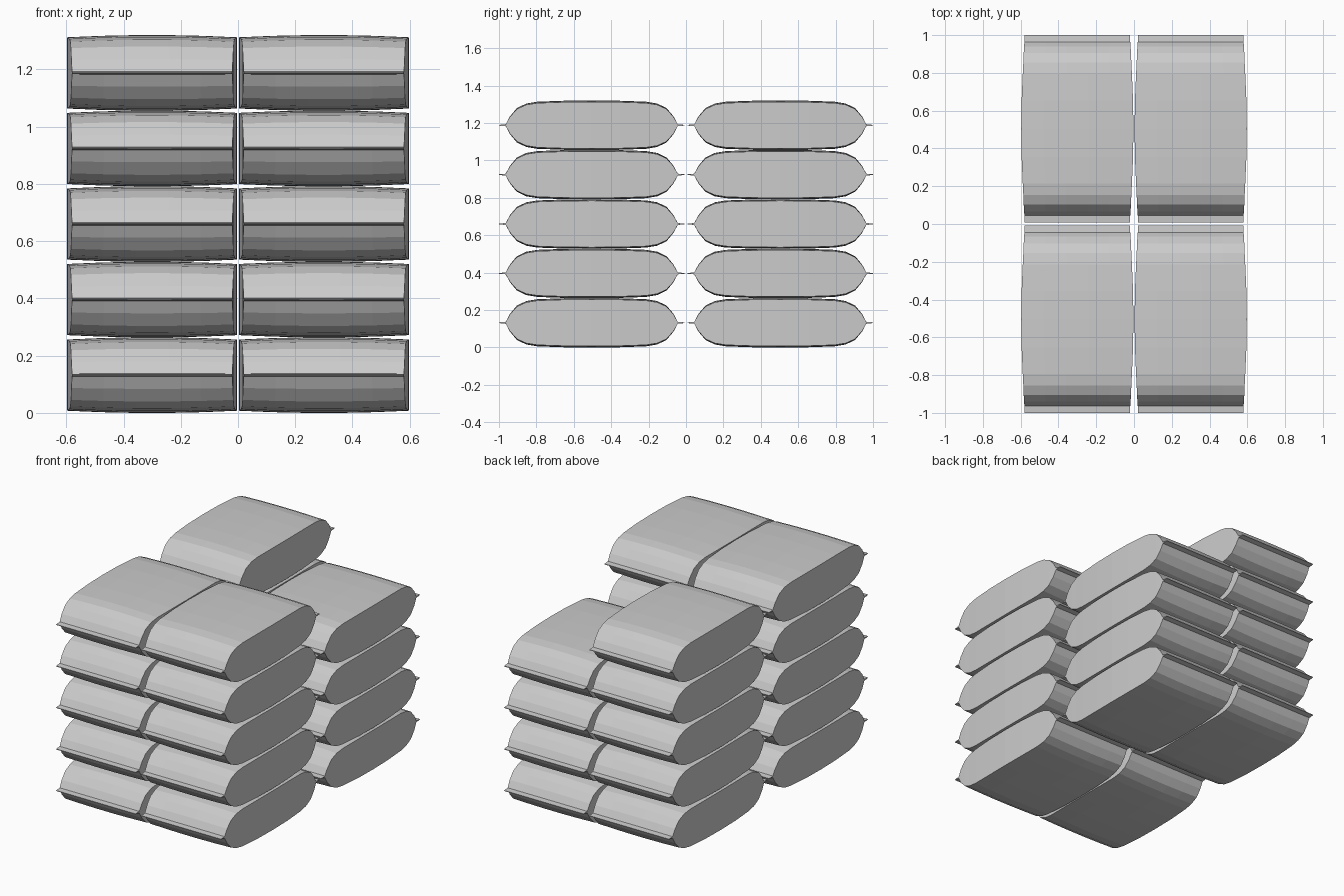
import bpy, bmesh

if "Cube" in bpy.data.objects:
    bpy.data.objects.remove(bpy.data.objects["Cube"])

# Half cross-section of a sack: (distance from middle in y, half thickness, half width in x)
HALF = [(0.496, 0.002, 0.279), (0.46, 0.005, 0.280), (0.437, 0.048, 0.282),
        (0.40, 0.092, 0.284), (0.35, 0.116, 0.286), (0.29, 0.126, 0.289),
        (0.15, 0.131, 0.295), (0.0, 0.132, 0.297)]
PROFILE = [(-y, z, w) for y, z, w in HALF] + HALF[-2::-1]
STATIONS = [-1, -0.6, -0.2, 0.2, 0.6, 1]
LAYER = 0.264


def sack_mesh():
    bm = bmesh.new()
    # upper and lower sheets, bulging slightly towards the middle
    sheets = []
    for sign in (1, -1):
        sheets.append([[bm.verts.new((u * w, y, sign * z * (1 - 0.06 * max(0, u * u - 0.04))))
                        for y, z, w in PROFILE] for u in STATIONS])
    top, bottom = sheets
    n, m = len(STATIONS), len(PROFILE)
    for g in sheets:
        for i in range(n - 1):
            for j in range(m - 1):
                bm.faces.new((g[i][j], g[i + 1][j], g[i + 1][j + 1], g[i][j + 1]))
    # bulging side panels
    for i in (0, n - 1):
        for j in range(m - 1):
            bm.faces.new((top[i][j], top[i][j + 1], bottom[i][j + 1], bottom[i][j]))
    # thin edges of the sewn seams
    for j in (0, m - 1):
        for i in range(n - 1):
            bm.faces.new((top[i][j], top[i + 1][j], bottom[i + 1][j], bottom[i][j]))
    bmesh.ops.recalc_face_normals(bm, faces=bm.faces)
    mesh = bpy.data.meshes.new("sack")
    bm.to_mesh(mesh)
    bm.free()
    return mesh


# Stack of five layers, with the back right sack missing from the top
mesh = sack_mesh()
for layer in range(5):
    for sx in (-1, 1):
        for sy in (-1, 1):
            if layer == 4 and sx > 0 and sy > 0:
                continue
            name = f"sack_{'front' if sy < 0 else 'back'}_{'left' if sx < 0 else 'right'}_{layer + 1}"
            ob = bpy.data.objects.new(name, mesh)
            ob.location = (sx * 0.30, sy * 0.504, LAYER * (layer + 0.5))
            bpy.context.collection.objects.link(ob)
